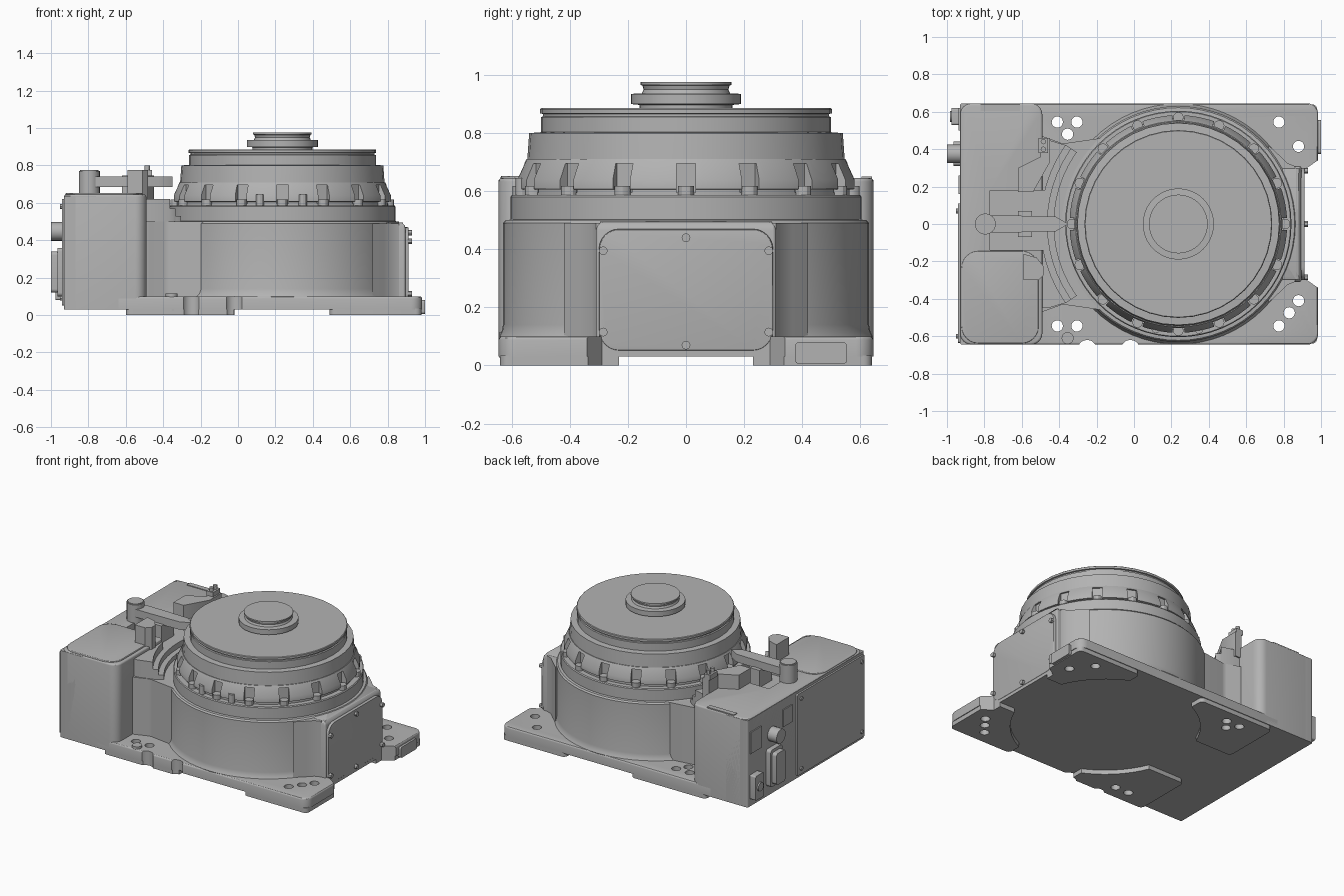
import bpy, bmesh, math
from mathutils import Matrix, Vector

cube = bpy.data.objects.get("Cube")
if cube:
    bpy.data.objects.remove(cube, do_unlink=True)

grey = bpy.data.materials.new("cast_grey")
grey.use_nodes = True
tone = (0.45, 0.45, 0.45, 1)
grey.diffuse_color = tone
bsdf = next(n for n in grey.node_tree.nodes if n.type == 'BSDF_PRINCIPLED')
bsdf.inputs["Base Color"].default_value = tone
bsdf.inputs["Roughness"].default_value = 0.6

CX = 0.237      # drum axis
parts = []


def finish(name, bm, keep=True):
    bmesh.ops.recalc_face_normals(bm, faces=bm.faces)
    me = bpy.data.meshes.new(name)
    bm.to_mesh(me)
    bm.free()
    me.materials.append(grey)
    ob = bpy.data.objects.new(name, me)
    bpy.context.collection.objects.link(ob)
    if keep:
        parts.append(ob)
    else:
        ob.hide_render = True
    return ob


def prism(name, pts, z0, z1, r=0, edge=0, keep=True, m=None):
    """Extrude an outline, rounding its corners by r and its top rim by edge."""
    bm = bmesh.new()
    vs = [bm.verts.new((x, y, z0)) for x, y in pts]
    bm.faces.new(vs)
    if r:
        bmesh.ops.bevel(bm, geom=vs, offset=r, segments=6, profile=0.5, affect='VERTICES')
    ext = bmesh.ops.extrude_face_region(bm, geom=bm.faces[:])["geom"]
    top = [v for v in ext if isinstance(v, bmesh.types.BMVert)]
    bmesh.ops.translate(bm, verts=top, vec=(0, 0, z1 - z0))
    if edge:
        rim = [e for e in ext if isinstance(e, bmesh.types.BMEdge)]
        bmesh.ops.bevel(bm, geom=rim, offset=edge, segments=3, profile=0.5, affect='EDGES')
    if m:
        bm.transform(m)
    return finish(name, bm, keep)


def rect(x0, x1, y0, y1):
    return [(x0, y0), (x1, y0), (x1, y1), (x0, y1)]


def box(name, x, y, z, r=0, edge=0, keep=True):
    return prism(name, rect(*x, *y), *z, r, edge, keep)


def side_plate(name, y, z, x0, x1, r=0, edge=0):
    """Upright plate facing along x; its rim at x1 is the rounded one."""
    s = 1 if x1 > x0 else -1
    m = Matrix(((0, 0, s, 0), (s, 0, 0, 0), (0, 1, 0, 0), (0, 0, 0, 1)))
    return prism(name, rect(*sorted((y[0] * s, y[1] * s)), *z), x0 * s, x1 * s, r, edge, True, m)


def cyl(name, loc, r, depth, axis='Z', keep=True, seg=20):
    bm = bmesh.new()
    bmesh.ops.create_cone(bm, cap_ends=True, segments=seg, radius1=r, radius2=r, depth=depth)
    rot = Matrix.Rotation(math.pi / 2, 4, 'Y') if axis == 'X' else Matrix()
    bm.transform(Matrix.Translation(loc) @ rot)
    return finish(name, bm, keep)


def lathe(name, profile, seg=48):
    bm = bmesh.new()
    rings = []
    for r, z in profile:
        rings.append([bm.verts.new((CX + r * math.cos(a), r * math.sin(a), z))
                      for a in (2 * math.pi * i / seg for i in range(seg))])
    for a, b in zip(rings, rings[1:]):
        for i in range(seg):
            j = (i + 1) % seg
            bm.faces.new((a[i], a[j], b[j], b[i]))
    bm.faces.new(rings[0])
    bm.faces.new(rings[-1])
    return finish(name, bm)


def cut(ob, cutters):
    for c in cutters:
        mod = ob.modifiers.new("cut", 'BOOLEAN')
        mod.operation = 'DIFFERENCE'
        mod.solver = 'EXACT'
        mod.object = c
    dg = bpy.context.evaluated_depsgraph_get()
    me = bpy.data.meshes.new_from_object(ob.evaluated_get(dg))
    ob.modifiers.clear()
    ob.data = me
    for c in cutters:
        bpy.data.objects.remove(c, do_unlink=True)


def drum_cutter(r, z):
    return cyl("drum_cutter", (CX, 0, z + 0.5), r, 1, keep=False, seg=64)


def holes():
    spots = [(-.41, .545), (-.305, .545), (-.355, .48), (.775, .545), (.88, .415),
             (-.41, -.545), (-.305, -.545), (.775, -.545), (.88, -.41), (.83, -.475)]
    return [cyl("hole", (x, y, .05), .03, .4, keep=False) for x, y in spots]


# Base plate with end recess, mounting holes and scalloped front edge
plate = box("base_plate", (-.7, .985), (-.645, .645), (.03, .1), .06, .012)
end_notch = prism("end_notch", [(.91, -.29), (1.1, -.42), (1.1, .42), (.91, .29)], -.1, .3, keep=False)
scallops = [cyl("scallop", (x, -.67, .1), .05, .4, keep=False) for x in (-.25, -.02)]
cut(plate, holes() + [end_notch] + scallops)

# Feet under the plate
for s, side in ((-1, "right"), (1, "left")):
    for x0, x1, end in ((-.6, -.02, "rear"), (.49, .98, "outer")):
        y0, y1 = sorted((s * .23, s * .64))
        foot = box(f"foot_{end}_{side}", (x0, x1), (y0, y1), (0, .035), .03)
        cutters = holes() + [drum_cutter(.6, -.5)]
        if x0 > 0:
            cutters.append(prism("end_notch", [(.91, -.29), (1.1, -.42), (1.1, .42), (.91, .29)],
                                 -.1, .3, keep=False))
        else:
            cutters += [cyl("scallop", (x, -.67, .1), .05, .4, keep=False) for x in (-.25, -.02)]
        cut(foot, cutters)
cyl("plate_boss", (-.355, -.61, .07), .032, .09)
side_plate("edge_pad", (.375, .555), (.005, .08), .95, 1, .015)

# Drum housing, with the flared foot and upper collar
lathe("drum_housing", [(.62, .03), (.643, .1), (.635, .115), (.63, .14), (.63, .49), (.622, .5),
                       (.605, .502), (.605, .58), (.6, .586), (.5, .586)], 64)

# Gearbox ring with bolt pockets
ring = lathe("bolt_ring", [(.5, .57), (.565, .57), (.565, .605), (.582, .607), (.582, .64),
                           (.55, .71), (.5, .71)], 64)
pockets = []
for i in range(16):
    a = math.radians(22.5 * i)
    spin = Matrix.Translation((CX, 0, 0)) @ Matrix.Rotation(a, 4, 'Z')
    pockets.append(prism("pocket", rect(.545, .7, -.032, .032), .596, .695, keep=False, m=spin))
    cyl("ring_bolt", spin @ Vector((.57, 0, .6)), .028, .036, seg=12)
for a in (258, 281):
    spin = Matrix.Translation((CX, 0, 0)) @ Matrix.Rotation(math.radians(a), 4, 'Z')
    cyl("extra_bolt", spin @ Vector((.575, 0, .605)), .022, .08, seg=12)
cut(ring, pockets)

# Turning head and hub cap
lathe("turning_head", [(.52, .7), (.547, .7), (.545, .73), (.54, .8), (.5, .803), (.5, .855),
                       (.492, .858), (.492, .866), (.502, .868), (.502, .882), (.498, .886)], 40)
lathe("hub_cap", [(.16, .88), (.16, .897), (.19, .9), (.19, .935), (.152, .937), (.146, .95),
                  (.15, .964), (.157, .966), (.157, .976)], 40)

# Cover box at the far end of the drum
box("end_box", (.5, .895), (-.31, .31), (.04, .495), .012, .03)
for s in (-1, 1):
    prism("end_box_fillet", [(.7, s * .29), (.86, s * .29), (.86, s * .31), (.82, s * .325),
                             (.78, s * .365), (.72, s * .42)], .09, .49)
side_plate("end_cover", (-.3, .3), (.05, .47), .88, .912, .07, .006)
for y, z in ((0, .44), (0, .07), (.285, .395), (-.285, .395), (.285, .115), (-.285, .115)):
    cyl("cover_bolt", (.915, y, z), .015, .03, 'X', seg=12)

# Tall rear block, hollowed for the arm and for the drum
block = box("rear_block", (-.93, -.49), (-.645, .645), (.03, .645), .06, .012)
square = box("block_back_corner", (-.93, -.75), (-.645, .645), (.03, .638), .012)
cut(block, [box("arm_recess", (-.77, -.3), (-.14, .18), (.57, 1), keep=False), drum_cutter(.735, .5)])
cut(square, [box("arm_recess", (-.77, -.3), (-.14, .18), (.57, 1), keep=False)])

# Neck joining block to drum, with stepped shoulders following the drum
prism("neck", [(-.6, -.47), (-.49, -.47), (-.38, -.43), (-.1, -.47),
               (-.1, .47), (-.38, .43), (-.49, .47), (-.6, .47)], .04, .5, .015)
for name, r, z in (("inner_shoulder", .665, .53), ("middle_shoulder", .7, .57), ("outer_shoulder", .735, .62)):
    w = .43 if z < .6 else .45
    step = prism(name, [(-.6, -w), (-.46, -w), (-.36, -.42), (-.3, -.38),
                        (-.3, .38), (-.36, .42), (-.46, w), (-.6, w)], .45, z)
    cutters = [drum_cutter(r, .4)]
    if z > .57:
        cutters.append(box("arm_recess", (-.77, -.3), (-.14, .18), (.57, 1), keep=False))
    cut(step, cutters)

# Lids on the block top
box("front_lid", (-.922, -.51), (-.638, -.145), (.63, .653), .09, .005)
box("rear_label_plate", (-.82, -.61), (.605, .64), (.63, .65))

# Swing arm with pivot, pointing at the drum
cyl("arm_pivot", (-.795, 0, .675), .056, .19, seg=24)
cyl("arm_pivot_cap", (-.795, 0, .765), .05, .02, seg=24)
prism("swing_arm", [(-.8, -.045), (-.64, -.045), (-.42, -.04), (-.35, 0), (-.42, .04),
                    (-.64, .045), (-.8, .045)], .685, .74)
box("arm_saddle", (-.62, -.545), (-.07, .07), (.56, .69))

# Post in front of the arm and bracket behind it
prism("front_post", [(-.59, -.3), (-.51, -.3), (-.48, -.27), (-.48, -.23), (-.52, -.18), (-.59, -.16)],
      .5, .775)
prism("rear_bracket", [(-.62, .17), (-.54, .17), (-.45, .33), (-.45, .46), (-.5, .46), (-.5, .36),
                       (-.62, .3)], .57, .745)
box("bracket_tab", (-.51, -.46), (.38, .46), (.74, .775))
for y in (.4, .44):
    cyl("bracket_pin", (-.485, y, .775), .014, .05, seg=12)

# Rear face: service cover, connectors and blank plates
side_plate("service_cover", (-.635, .11), (.05, .62), -.92, -.942, .01)
for y in (-.6, .07):
    for z in (.09, .58):
        cyl("service_screw", (-.943, y, z), .013, .016, 'X', seg=12)
side_plate("power_socket", (.31, .44), (.1, .36), -.92, -.965, .02)
side_plate("power_socket_hood", (.325, .425), (.12, .34), -.95, -1, .02)
cyl("round_socket", (-.96, .375, .447), .05, .08, 'X')
side_plate("signal_socket", (.53, .62), (.08, .25), -.92, -.975, .01)
cyl("signal_plug", (-.965, .575, .165), .03, .04, 'X')
side_plate("blank_plate", (.5, .62), (.4, .55), -.92, -.938)
side_plate("blank_plate_small", (.16, .26), (.45, .57), -.92, -.938)

# Smooth the round surfaces while keeping edges crisp
bpy.ops.object.select_all(action='DESELECT')
for ob in parts:
    ob.select_set(True)
bpy.context.view_layer.objects.active = parts[0]
bpy.ops.object.shade_smooth_by_angle(angle=math.radians(30))
